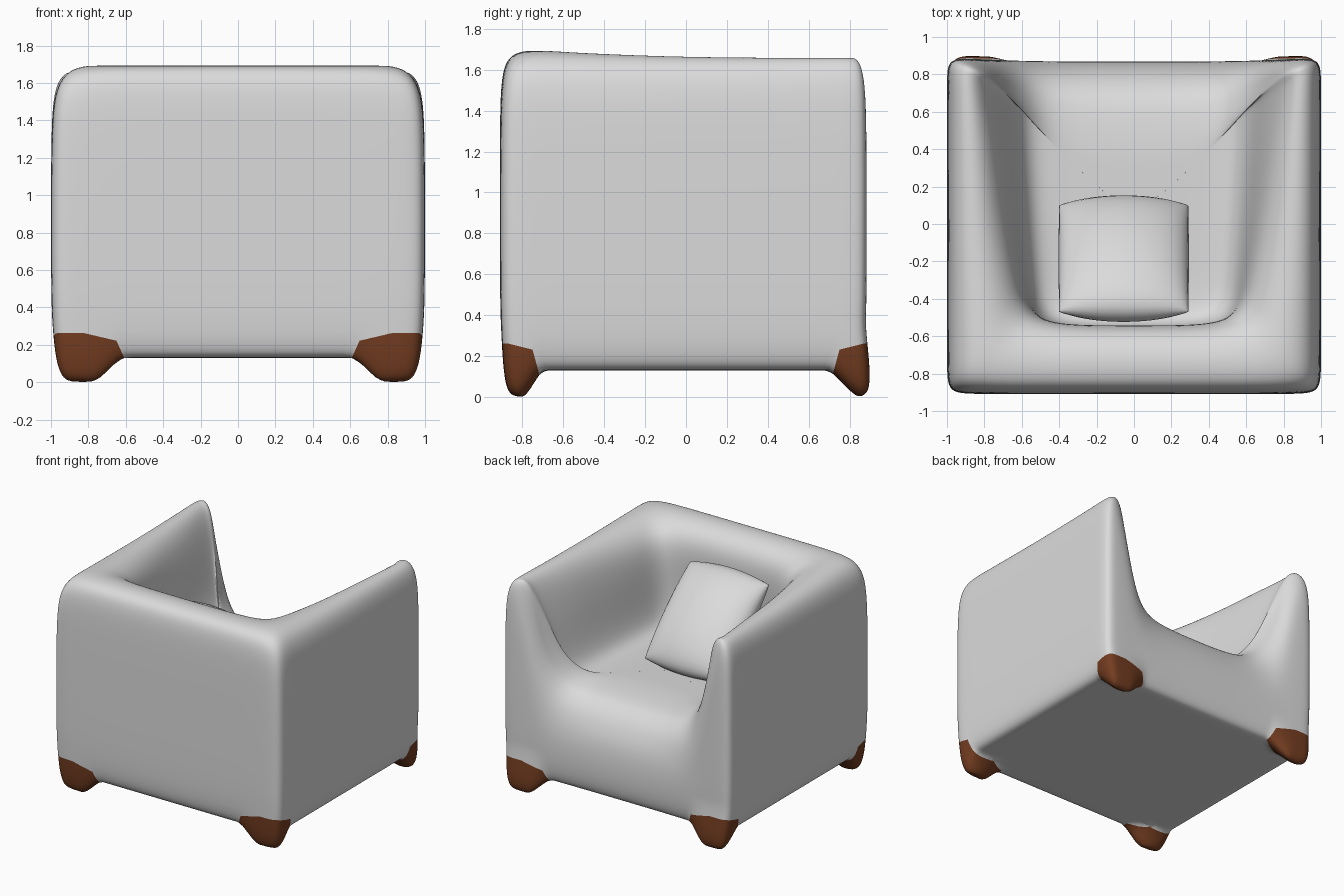
import bpy, bmesh, math
from mathutils import Matrix, Vector

if "Cube" in bpy.data.objects:
    bpy.data.objects.remove(bpy.data.objects["Cube"])


def material(name, rgb):
    m = bpy.data.materials.new(name)
    m.diffuse_color = (*rgb, 1)
    m.use_nodes = True
    m.node_tree.nodes["Principled BSDF"].inputs["Base Color"].default_value = m.diffuse_color
    return m


fabric = material("pale_grey_fabric", (0.71, 0.71, 0.71))
wood = material("brown_feet", (0.175, 0.047, 0.015))


def lerp(a, b, t):
    return a + (b - a) * t


def smooth(t):
    t = min(max(t, 0), 1)
    return t * t * (3 - 2 * t)


# Half outlines in plan, from the middle of the back round to the open side
outer = [(0, -.91), (.5, -.91), (.88, -.91), (1, -.9), (1, -.75), (1, -.2), (1, .4),
         (1, .75), (1, .88), (.9, .885), (.77, .88), (.65, .875), (.35, .87), (0, .87)]
rim = [(0, -.53), (.35, -.53), (.52, -.5), (.58, -.43), (.62, -.33), (.69, .05), (.73, .4),
       (.77, .65), (.78, .75), (.77, .79), (.74, .78), (.64, .75), (.35, .71), (0, .71)]
seat = [(0, -.57), (.3, -.57), (.46, -.54), (.53, -.46), (.56, -.34), (.58, 0), (.6, .35),
        (.61, .56), (.61, .63), (.59, .6), (.53, .52), (.43, .44), (.25, .38), (0, .37)]
height = [1.685, 1.685, 1.685, 1.685, 1.675, 1.655, 1.65, 1.65, 1.65, 1.65, 1.35, .95, .86, .86]
open_front = [0] * 10 + [.25, .8, 1, 1]
SEAT_Z = .88


def ring(func):
    """Closed loop of points from a rule for the half outline."""
    half = [Vector(func(i)) for i in range(len(outer))]
    return half + [Vector((-p.x, p.y, p.z)) for p in half[-2:0:-1]]


def base(scale, z):
    return ring(lambda i: (outer[i][0] * scale, outer[i][1] * scale, z))


def mix(i, a, b, t, z, front):
    """Point between two outlines, blended to the soft front slope at the opening."""
    p = Vector((lerp(a[i][0], b[i][0], t), lerp(a[i][1], b[i][1], t), z))
    ft, fz = front
    q = Vector((lerp(outer[i][0], seat[i][0], ft), lerp(outer[i][1], seat[i][1], ft), fz))
    return p.lerp(q, open_front[i])


def wall(t, dz, front, back_t=None):
    def rule(i):
        tt = back_t if back_t is not None and i <= 2 else t
        return mix(i, outer, rim, tt, height[i] + dz, front)
    return ring(rule)


def inside(t, tz, front):
    return ring(lambda i: mix(i, rim, seat, t, lerp(height[i], SEAT_Z, tz), front))


def cushion(s):
    return ring(lambda i: (seat[i][0] * s, .0 + seat[i][1] * s, SEAT_Z))


# Armchair body: underside, outer wall, rim, inner wall and seat in one skin
rings = [base(.7, .13), base(.88, .13), base(.96, .135), base(.995, .26),
         ring(lambda i: (*outer[i], lerp(.6, .42, open_front[i]))),
         wall(0, -.36, (.03, .56)), wall(.05, -.09, (.1, .66), .015),
         wall(.3, .012, (.2, .75), .16), wall(.68, .012, (.35, .82)),
         inside(0, .14, (.5, .85)), inside(.5, .5, (.75, .87)),
         inside(1, .95, (1, .88)), cushion(.75), cushion(.35)]
bm = bmesh.new()
loops = [[bm.verts.new(p) for p in r] for r in rings]
n = len(loops[0])
for a, b in zip(loops, loops[1:]):
    for i in range(n):
        j = (i + 1) % n
        bm.faces.new((a[i], a[j], b[j], b[i]))
bm.faces.new(loops[0][::-1])
bm.faces.new(loops[-1])
bmesh.ops.recalc_face_normals(bm, faces=bm.faces)
me = bpy.data.meshes.new("armchair_body")
bm.to_mesh(me)
bm.free()
body = bpy.data.objects.new("armchair_body", me)
bpy.context.collection.objects.link(body)
bpy.context.view_layer.objects.active = body
body.select_set(True)
sub = body.modifiers.new("soften", 'SUBSURF')
sub.levels = 3
bpy.ops.object.modifier_apply(modifier=sub.name)

# Feet: pull the four lower corners down to the floor
me = body.data
for v in me.vertices:
    x, y, z = v.co
    if z < .4:
        d = math.hypot((abs(x) - .85) / .26, (abs(y) - .845) / .16)
        w = smooth((1 - d) / .75) * (1 - smooth((z - .13) / .25))
        v.co.z -= .13 * w
        if y > 0:
            v.co.y += .045 * w

# Cut clean borders round the feet, then colour what lies inside them
borders = [((0, 0, .263), (0, 0, 1)),
           ((.65, 0, .222), (-.04, 0, .17)), ((.65, 0, .222), (-.11, 0, .05)),
           ((0, .75, .232), (0, -.03, .12)), ((0, .75, .232), (0, -.11, .03)),
           ((.67, .77, 0), (-.13, -.22, 0))]
bm = bmesh.new()
bm.from_mesh(me)
for sx in (1, -1):
    for sy in (1, -1):
        s = Vector((sx, sy, 1))
        planes = [(Vector(c) * s, (Vector(nv) * s).normalized()) for c, nv in borders]

        def corner():
            out = []
            for f in bm.faces:
                c = f.calc_center_median()
                if c.x * sx > .5 and c.y * sy > .6 and c.z < .36:
                    out.append(f)
            return out

        for co, no in planes:
            faces = corner()
            geom = set(faces)
            for f in faces:
                geom.update(f.edges)
                geom.update(f.verts)
            bmesh.ops.bisect_plane(bm, geom=list(geom), dist=1e-5, plane_co=co, plane_no=no)
        for f in corner():
            c = f.calc_center_median()
            if all((c - co).dot(no) < 0 for co, no in planes):
                f.material_index = 1
for f in bm.faces:
    f.smooth = True
bm.to_mesh(me)
bm.free()
me.materials.append(fabric)
me.materials.append(wood)

# Loose pillow leaning against the backrest
N = 20
bm = bmesh.new()
for side in (1, -1):
    grid = []
    for i in range(N + 1):
        row = []
        for j in range(N + 1):
            u, v = (math.sin(math.pi * (k / N - .5)) for k in (i, j))
            puff = max(0, (1 - u * u) * (1 - v * v)) ** .45
            row.append(bm.verts.new((.345 * u * (1 + .01 * (1 - v * v)),
                                     .395 * v * (1 + .1 * (1 - u * u)),
                                     side * .17 * puff)))
        grid.append(row)
    for i in range(N):
        for j in range(N):
            q = [grid[i][j], grid[i + 1][j], grid[i + 1][j + 1], grid[i][j + 1]]
            bm.faces.new(q if side > 0 else q[::-1])
bmesh.ops.remove_doubles(bm, verts=bm.verts, dist=.0005)
bmesh.ops.recalc_face_normals(bm, faces=bm.faces)
bm.transform(Matrix.Translation((-.055, -.185, 1.19)) @ Matrix.Rotation(math.radians(-44), 4, 'X'))
pm = bpy.data.meshes.new("pillow")
bm.to_mesh(pm)
bm.free()
pm.materials.append(fabric)
for f in pm.polygons:
    f.use_smooth = True
bpy.context.collection.objects.link(bpy.data.objects.new("pillow", pm))
